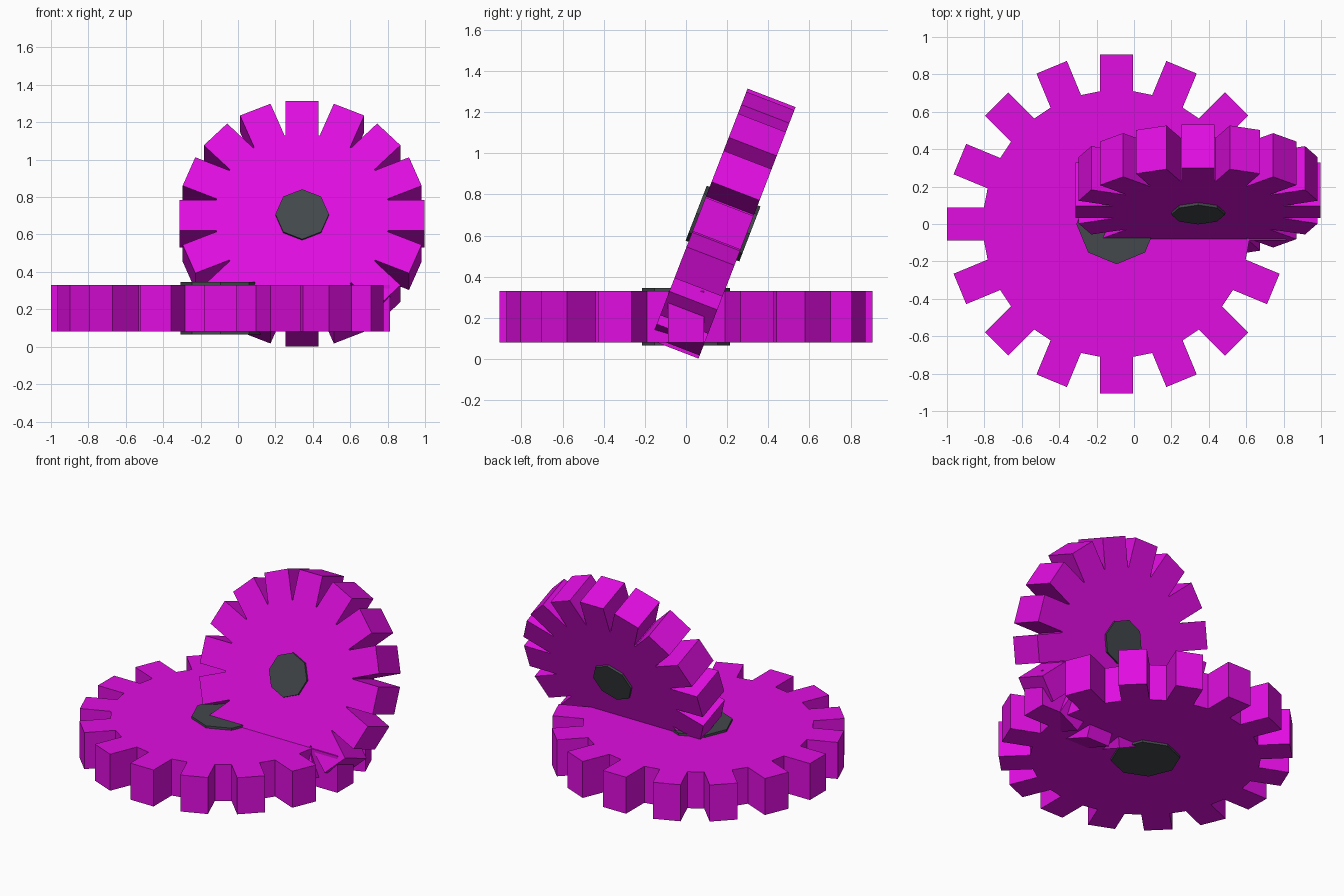
import bpy, bmesh, math
from mathutils import Vector, Matrix

if "Cube" in bpy.data.objects:
    bpy.data.objects.remove(bpy.data.objects["Cube"], do_unlink=True)


def make_material(name, rgb):
    mat = bpy.data.materials.new(name)
    mat.use_nodes = True
    mat.diffuse_color = (*rgb, 1)
    mat.node_tree.nodes["Principled BSDF"].inputs["Base Color"].default_value = (*rgb, 1)
    return mat


magenta = make_material("magenta", (0.75, 0.004, 0.75))
charcoal = make_material("charcoal", (0.056, 0.065, 0.07))

TEETH = 16
TOOTH_HALF_WIDTH = 0.088
TOOTH_LENGTH = 0.197


def gear_outline(radius):
    """Straight-sided teeth joined by short flat valleys."""
    root = radius - TOOTH_LENGTH
    w = TOOTH_HALF_WIDTH
    points = []
    for i in range(TEETH):
        turn = Matrix.Rotation(math.tau * i / TEETH, 3, "Z")
        for r, side in ((root, -w), (radius, -w), (radius, w), (root, w)):
            points.append(turn @ Vector((r, side, 0)))
    return points


def octagon(radius):
    return [Vector((radius * math.cos(a), radius * math.sin(a), 0))
            for a in (math.tau * i / 8 for i in range(8))]


def make_prism(name, outline, thickness, material, location, tilt):
    """Extrude an outline symmetrically about its own centre plane."""
    bm = bmesh.new()
    base = bm.faces.new([bm.verts.new(p - Vector((0, 0, thickness / 2))) for p in outline])
    extruded = bmesh.ops.extrude_face_region(bm, geom=[base], use_keep_orig=True)
    top = [v for v in extruded["geom"] if isinstance(v, bmesh.types.BMVert)]
    bmesh.ops.translate(bm, verts=top, vec=(0, 0, thickness))
    bmesh.ops.recalc_face_normals(bm, faces=bm.faces)
    mesh = bpy.data.meshes.new(name)
    bm.to_mesh(mesh)
    bm.free()
    mesh.materials.append(material)
    obj = bpy.data.objects.new(name, mesh)
    obj.location = location
    obj.rotation_euler.x = tilt
    bpy.context.collection.objects.link(obj)


# Each gear is a toothed wheel with a slightly proud octagonal hub
def make_gear(name, radius, hub_radius, location, tilt):
    make_prism(name + "_wheel", gear_outline(radius), 0.25, magenta, location, tilt)
    make_prism(name + "_hub", octagon(hub_radius), 0.28, charcoal, location, tilt)


make_gear("flat_gear", 0.907, 0.215, (-0.093, 0, 0.205), 0)
make_gear("leaning_gear", 0.655, 0.143, (0.343, 0.18, 0.658), math.radians(68.9))
